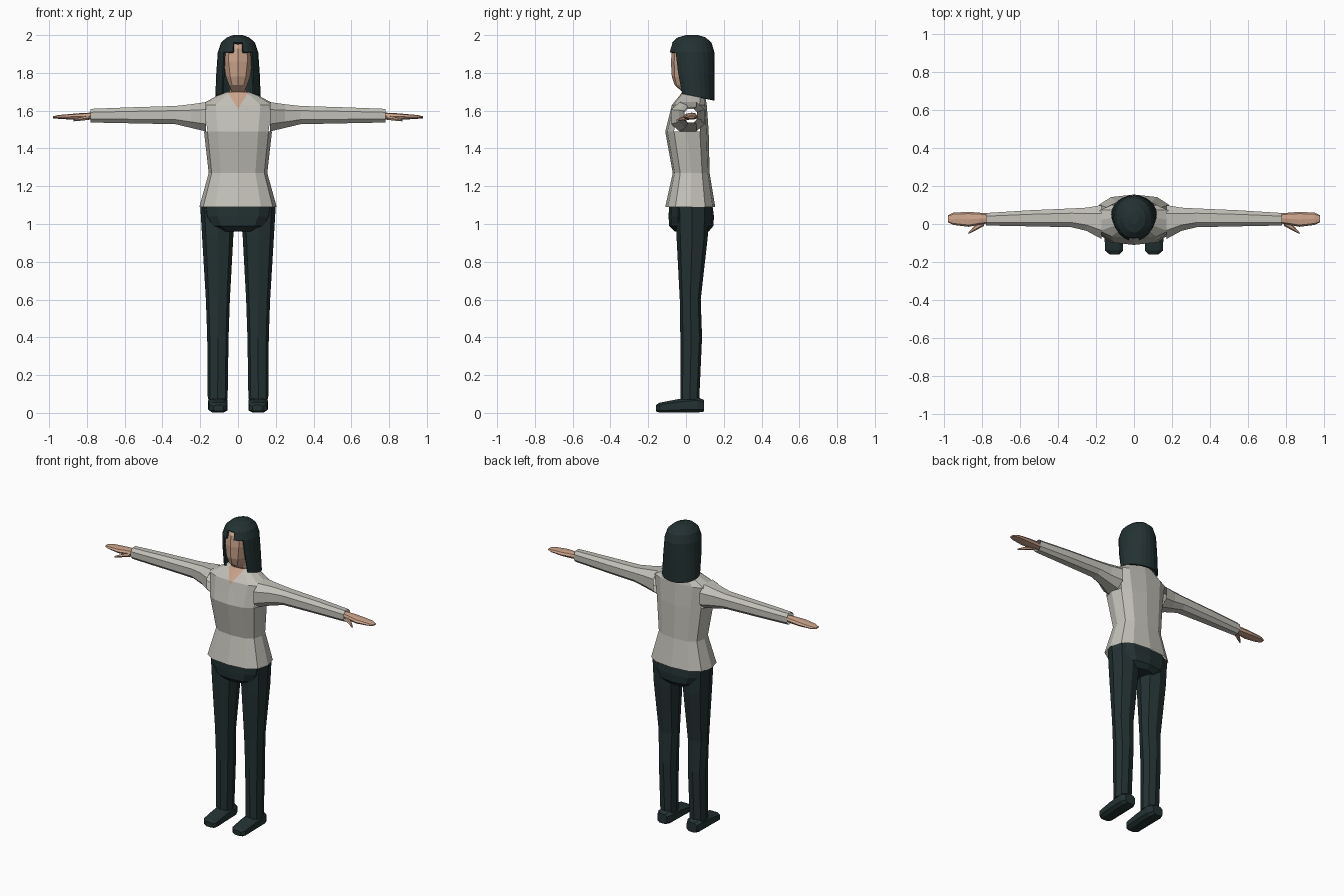
import bpy, bmesh, math
from mathutils import Vector

cube = bpy.data.objects.get("Cube")
if cube:
    bpy.data.objects.remove(cube, do_unlink=True)


def material(name, rgb):
    m = bpy.data.materials.new(name)
    m.use_nodes = True
    color = (*rgb, 1)
    m.diffuse_color = color
    m.node_tree.nodes["Principled BSDF"].inputs["Base Color"].default_value = color
    return m


skin = material("skin", (0.60, 0.37, 0.26))
knit = material("light grey knit", (0.54, 0.53, 0.48))
dark = material("dark teal black", (0.017, 0.031, 0.032))


def loft(rings, axis="z", n=8, power=1.0, offset=0.0, start=True, end=True):
    """Rings are (position, a_min, a_max, b_min, b_max) along the axis."""
    bm = bmesh.new()
    loops = []
    for t, a0, a1, b0, b1 in rings:
        loop = []
        for i in range(n):
            ang = math.tau * (i + offset) / n
            c, s = math.cos(ang), math.sin(ang)
            c = math.copysign(abs(c) ** power, c)
            s = math.copysign(abs(s) ** power, s)
            a = (a0 + a1) / 2 + c * (a1 - a0) / 2
            b = (b0 + b1) / 2 + s * (b1 - b0) / 2
            co = {"z": (a, b, t), "x": (t, a, b), "y": (a, t, b)}[axis]
            loop.append(bm.verts.new(co))
        loops.append(loop)
    for lo, hi in zip(loops, loops[1:]):
        for i in range(n):
            j = (i + 1) % n
            bm.faces.new((lo[i], lo[j], hi[j], hi[i]))
    if start:
        bm.faces.new(loops[0][::-1])
    if end:
        bm.faces.new(loops[-1])
    bmesh.ops.recalc_face_normals(bm, faces=bm.faces)
    return bm


def sym(rings):
    """Expand (z, half_width, y_front, y_back) to full rings."""
    return [(z, -w, w, f, b) for z, w, f, b in rings]


def finish(name, bm, *mats, mirror=False):
    me = bpy.data.meshes.new(name)
    bm.to_mesh(me)
    bm.free()
    ob = bpy.data.objects.new(name, me)
    bpy.context.collection.objects.link(ob)
    for m in mats:
        me.materials.append(m)
    if mirror:
        mod = ob.modifiers.new("mirror", "MIRROR")
        mod.use_mirror_merge = False
    return ob


# Sweater body with open armholes and a skin-coloured V neckline
bm = loft(sym([(1.09, 0.205, -0.11, 0.155), (1.27, 0.155, -0.07, 0.125),
               (1.49, 0.18, -0.11, 0.12), (1.63, 0.20, -0.075, 0.11),
               (1.685, 0.10, -0.03, 0.10), (1.70, 0.06, -0.02, 0.09)]),
          n=12, power=0.75, start=False, end=False)
holes = [f for f in bm.faces
         if 1.5 < f.calc_center_median().z < 1.62 and abs(f.normal.x) > 0.75]
bmesh.ops.delete(bm, geom=holes, context="FACES")
tip, slope = 1.61, 1.6
for side in (-1, 1):
    faces = [f for f in bm.faces
             if f.calc_center_median().z > 1.52 and f.calc_center_median().y < 0]
    geom = set(faces)
    for f in faces:
        geom.update(f.edges)
        geom.update(f.verts)
    bmesh.ops.bisect_plane(bm, geom=list(geom), plane_co=(0, 0, tip),
                           plane_no=Vector((side * slope, 0, 1)).normalized())
for f in bm.faces:
    c = f.calc_center_median()
    if c.y < 0 and c.z > tip + slope * abs(c.x):
        f.material_index = 1
finish("sweater_body", bm, knit, skin)

# Sleeves, open at both ends
bm = loft([(0.17, -0.085, 0.105, 1.485, 1.65), (0.25, -0.04, 0.09, 1.505, 1.638),
           (0.33, -0.02, 0.085, 1.525, 1.628), (0.55, -0.015, 0.075, 1.53, 1.621),
           (0.78, -0.01, 0.06, 1.535, 1.612)],
          "x", n=8, power=0.8, offset=0.5, start=False, end=False)
finish("sleeves", bm, knit, mirror=True)

# Hands and thumbs
bm = loft([(0.76, 0.005, 0.055, 1.555, 1.59), (0.82, -0.005, 0.06, 1.552, 1.588),
           (0.87, -0.015, 0.064, 1.552, 1.584), (0.95, -0.005, 0.06, 1.557, 1.577),
           (0.98, 0.01, 0.045, 1.56, 1.57)], "x", n=8, power=0.8)
finish("hands", bm, skin, mirror=True)
bm = loft([(0.79, -0.01, 0.025, 1.55, 1.575), (0.835, -0.035, -0.005, 1.545, 1.566),
           (0.87, -0.052, -0.042, 1.543, 1.553)], "x", n=6)
finish("thumbs", bm, skin, mirror=True)

# Neck and head
bm = loft(sym([(1.66, 0.045, -0.015, 0.08), (1.77, 0.042, -0.02, 0.075)]), n=8)
finish("neck", bm, skin)
bm = loft(sym([(1.70, 0.035, -0.02, 0.05), (1.735, 0.05, -0.06, 0.06),
               (1.78, 0.067, -0.075, 0.09), (1.86, 0.08, -0.08, 0.12),
               (1.93, 0.078, -0.073, 0.12), (1.97, 0.05, -0.05, 0.09)]),
          n=10, power=0.9, offset=0.5)
finish("head", bm, skin)

# Bobbed hair: a shell with the face opening and a notch in the fringe
bm = loft(sym([(1.655, 0.12, -0.05, 0.152), (1.80, 0.115, -0.075, 0.152),
               (1.91, 0.107, -0.09, 0.15), (1.96, 0.09, -0.075, 0.135),
               (1.987, 0.06, -0.045, 0.105), (2.0, 0.025, 0.0, 0.065)]),
          n=24, start=False)
opening = []
for f in bm.faces:
    c = f.calc_center_median()
    face_gap = c.z < 1.9 and 0.035 - c.y > abs(c.x)
    notch = 1.91 < c.z < 1.95 and abs(c.x) < 0.025 and c.y < 0
    if face_gap or notch:
        opening.append(f)
bmesh.ops.delete(bm, geom=opening, context="FACES")
for v in bm.verts:
    if v.co.z < 1.7:
        v.co.z += (0.152 - v.co.y) * 0.2
hair = finish("hair", bm, dark)
shell = hair.modifiers.new("thickness", "SOLIDIFY")
shell.thickness = 0.012
shell.offset = -1

# Hips
bm = loft(sym([(0.96, 0.09, -0.06, 0.12), (0.99, 0.15, -0.09, 0.145),
               (1.04, 0.18, -0.092, 0.148), (1.10, 0.188, -0.09, 0.14)]),
          n=12, power=0.75)
finish("hips", bm, dark)

# Trouser legs
bm = loft([(0.07, 0.055, 0.16, -0.03, 0.07), (0.40, 0.05, 0.163, -0.03, 0.085),
           (0.60, 0.043, 0.17, -0.033, 0.078), (0.93, 0.025, 0.19, -0.05, 0.115),
           (1.10, 0.01, 0.20, -0.055, 0.12)], n=8, power=0.8)
finish("trouser_legs", bm, dark, mirror=True)

# Shoes
bm = loft([(-0.16, 0.075, 0.13, 0.008, 0.042), (-0.14, 0.055, 0.155, 0.0, 0.055),
           (-0.04, 0.053, 0.158, 0.0, 0.075), (0.06, 0.053, 0.16, 0.0, 0.085),
           (0.095, 0.07, 0.145, 0.005, 0.07)], "y", n=8, power=0.6, offset=0.5)
finish("shoes", bm, dark, mirror=True)
